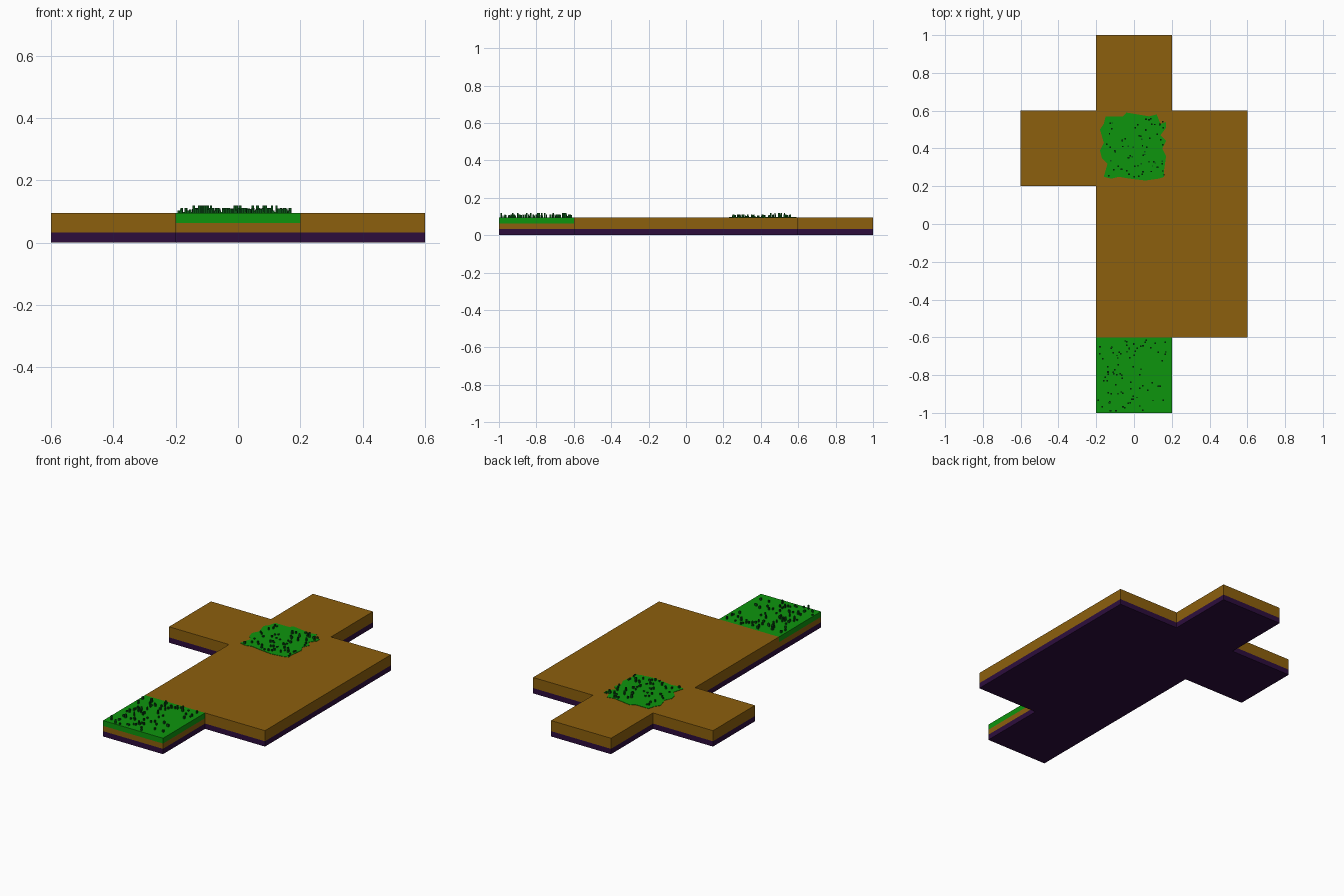
import bpy
import bmesh
import random

cube = bpy.data.objects.get("Cube")
if cube:
    bpy.data.objects.remove(cube, do_unlink=True)

random.seed(7)
TILE = 0.4
Z_BASE, Z_MID, Z_TOP = 0.032, 0.064, 0.096


def material(name, rgb):
    m = bpy.data.materials.new(name)
    m.use_nodes = True
    m.diffuse_color = (*rgb, 1)
    m.node_tree.nodes["Principled BSDF"].inputs["Base Color"].default_value = (*rgb, 1)
    return m


soil = material("brown soil", (0.262, 0.116, 0.004))
bedrock = material("dark purple bedrock", (0.026, 0.004, 0.046))
grass = material("bright green grass", (0.004, 0.300, 0.004))
blade = material("dark green blades", (0.003, 0.085, 0.008))


def finish(bm, name, mat):
    mesh = bpy.data.meshes.new(name)
    bmesh.ops.recalc_face_normals(bm, faces=bm.faces)
    bm.to_mesh(mesh)
    bm.free()
    mesh.materials.append(mat)
    ob = bpy.data.objects.new(name, mesh)
    bpy.context.collection.objects.link(ob)
    return ob


def slab(name, outline, z0, z1, mat):
    """Extrude a flat outline from z0 up to z1."""
    bm = bmesh.new()
    face = bm.faces.new([bm.verts.new((x, y, z0)) for x, y in outline])
    res = bmesh.ops.extrude_face_region(bm, geom=[face], use_keep_orig=True)
    top = [g for g in res["geom"] if isinstance(g, bmesh.types.BMVert)]
    bmesh.ops.translate(bm, verts=top, vec=(0, 0, z1 - z0))
    return finish(bm, name, mat)


def blades(name, x0, x1, y0, y1, count):
    """Scatter small upright grass blades over a rectangle."""
    bm = bmesh.new()
    for _ in range(count):
        w = random.uniform(0.007, 0.009)
        h = random.choice((0.008, 0.01, 0.012, 0.014, 0.016, 0.016, 0.023))
        x, y = random.uniform(x0, x1), random.uniform(y0, y1)
        vs = bmesh.ops.create_cube(bm, size=1)["verts"]
        bmesh.ops.scale(bm, verts=vs, vec=(w, w, h))
        bmesh.ops.translate(bm, verts=vs, vec=(x, y, Z_TOP + h / 2))
    return finish(bm, name, blade)


# Outlines of the joined tiles, without and with the grassy front tile
h = TILE / 2
body = [(h, -0.6), (0.6, -0.6), (0.6, 0.6), (h, 0.6), (h, 1), (-h, 1),
        (-h, 0.6), (-0.6, 0.6), (-0.6, h), (-h, h), (-h, -0.6)]
front_tile = [(-h, -1), (h, -1), (h, -0.6), (-h, -0.6)]
whole = [(-h, -1), (h, -1)] + body

# Layers of ground
slab("bedrock_layer", whole, 0, Z_BASE, bedrock)
slab("lower_soil_layer", whole, Z_BASE, Z_MID, soil)
slab("upper_soil_layer", body, Z_MID, Z_TOP, soil)
slab("front_grass_layer", front_tile, Z_MID, Z_TOP, grass)

# Ragged grass patch on the crossing tile
patch = [(-0.15, 0.57), (-0.06, 0.57), (-0.04, 0.59), (0.08, 0.57), (0.12, 0.58),
         (0.14, 0.53), (0.17, 0.54), (0.17, 0.51), (0.14, 0.47), (0.17, 0.44),
         (0.15, 0.40), (0.17, 0.36), (0.16, 0.29), (0.16, 0.25), (0.13, 0.24),
         (0.06, 0.23), (-0.02, 0.24), (-0.08, 0.25), (-0.12, 0.24), (-0.16, 0.25),
         (-0.14, 0.32), (-0.17, 0.35), (-0.18, 0.39), (-0.16, 0.43), (-0.18, 0.50),
         (-0.16, 0.53)]
slab("grass_patch", patch[::-1], Z_TOP, Z_TOP + 0.002, grass)

# Grass blades
blades("front_grass_blades", -0.19, 0.17, -0.99, -0.61, 80)
blades("patch_grass_blades", -0.15, 0.16, 0.25, 0.56, 65)
